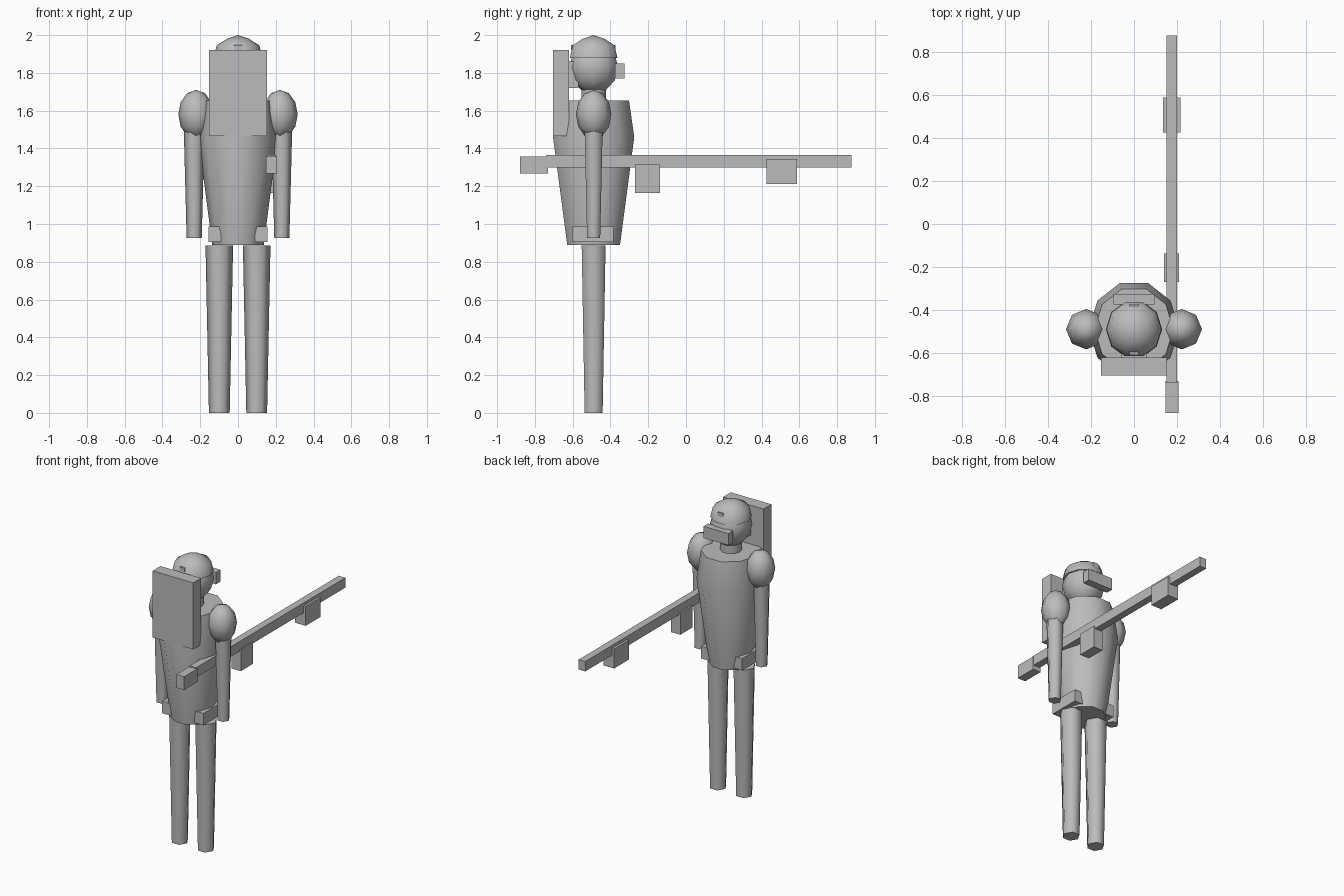
import bpy, bmesh, math

if "Cube" in bpy.data.objects:
    bpy.data.objects.remove(bpy.data.objects["Cube"])

mat = bpy.data.materials.new("plain grey")
mat.diffuse_color = (0.5, 0.5, 0.5, 1)
mat.use_nodes = True
mat.node_tree.nodes["Principled BSDF"].inputs["Base Color"].default_value = mat.diffuse_color
BODY_Y = -0.489


def finish(name, bm, smooth=None):
    bmesh.ops.recalc_face_normals(bm, faces=bm.faces)
    me = bpy.data.meshes.new(name)
    bm.to_mesh(me)
    bm.free()
    me.materials.append(mat)
    ob = bpy.data.objects.new(name, me)
    bpy.context.collection.objects.link(ob)
    if smooth:
        bpy.ops.object.select_all(action='DESELECT')
        ob.select_set(True)
        bpy.context.view_layer.objects.active = ob
        bpy.ops.object.shade_smooth_by_angle(angle=math.radians(smooth))
    return ob


def lathe(name, profile, sides, cx=0.0, sx=1.0, sy=1.0):
    """Turned form from (radius, z) pairs; radius 0 closes to a point."""
    bm = bmesh.new()
    rings = []
    for r, z in profile:
        if r == 0:
            rings.append([bm.verts.new((cx, BODY_Y, z))])
            continue
        angs = [2 * math.pi * i / sides for i in range(sides)]
        rings.append([bm.verts.new((cx + sx * r * math.cos(a),
                                    BODY_Y + sy * r * math.sin(a), z)) for a in angs])
    for a, b in zip(rings, rings[1:]):
        for i in range(sides):
            j = (i + 1) % sides
            if len(a) == 1:
                bm.faces.new((a[0], b[i], b[j]))
            elif len(b) == 1:
                bm.faces.new((a[i], a[j], b[0]))
            else:
                bm.faces.new((a[i], a[j], b[j], b[i]))
    for ring in (rings[0], rings[-1]):
        if len(ring) > 1:
            bm.faces.new(ring)
    return finish(name, bm, 65)


def ball(name, r, rz, z, sides, rings, **kw):
    prof = [(0 if k in (0, rings) else r * math.sin(math.pi * k / rings),
             z - rz * math.cos(math.pi * k / rings)) for k in range(rings + 1)]
    return lathe(name, prof, sides, **kw)


def box(name, x, y, z):
    """Box from (min, max) ranges."""
    bm = bmesh.new()
    bmesh.ops.create_cube(bm, size=1)
    for v in bm.verts:
        v.co = [(lo + hi) / 2 + c * (hi - lo) for c, (lo, hi) in zip(v.co, (x, y, z))]
    return finish(name, bm)


# Trunk, neck, head and helmet
lathe("torso", [(0.147, 0.89), (0.226, 1.46), (0.197, 1.655)], 10, sx=0.93)
lathe("neck", [(0.068, 1.62), (0.068, 1.74)], 10)
ball("head", 0.136, 0.14, 1.83, 10, 6, sx=0.96)
lathe("helmet", [(0.132, 1.88), (0.117, 1.945), (0.062, 1.98), (0, 2.0)], 10, sx=0.97)

# Headgear details
box("visor", (-0.095, 0.095), (-0.375, -0.325), (1.77, 1.85))
box("helmet_back_pad", (-0.06, 0.06), (-0.625, -0.57), (1.72, 1.86))
box("helmet_front_nub", (-0.02, 0.02), (-0.40, -0.372), (1.922, 1.948))
box("helmet_back_nub", (-0.02, 0.02), (-0.608, -0.58), (1.922, 1.948))

# Limbs, shoulders and hip pouches on both sides
for side, s in (("left", -1), ("right", 1)):
    lathe(side + "_leg", [(0.055, 0), (0.073, 0.885)], 6, cx=0.099 * s)
    lathe(side + "_arm", [(0.04, 0.925), (0.055, 1.5)], 6, cx=0.232 * s)
    ball(side + "_shoulder", 0.094, 0.13, 1.58, 8, 6, cx=0.222 * s)
    box(side + "_hip_pouch", tuple(sorted((0.09 * s, 0.157 * s))),
        (-0.60, -0.385), (0.905, 0.987))

# Backpack
box("backpack", (-0.154, 0.154), (-0.705, -0.62), (1.465, 1.922))

# Long gun
box("gun_body", (0.151, 0.201), (-0.74, 0.876), (1.298, 1.366))
box("gun_stock", (0.147, 0.206), (-0.878, -0.73), (1.267, 1.358))
box("gun_magazine", (0.14, 0.21), (-0.27, -0.138), (1.165, 1.314))
box("gun_fore_grip", (0.135, 0.216), (0.425, 0.587), (1.212, 1.345))
